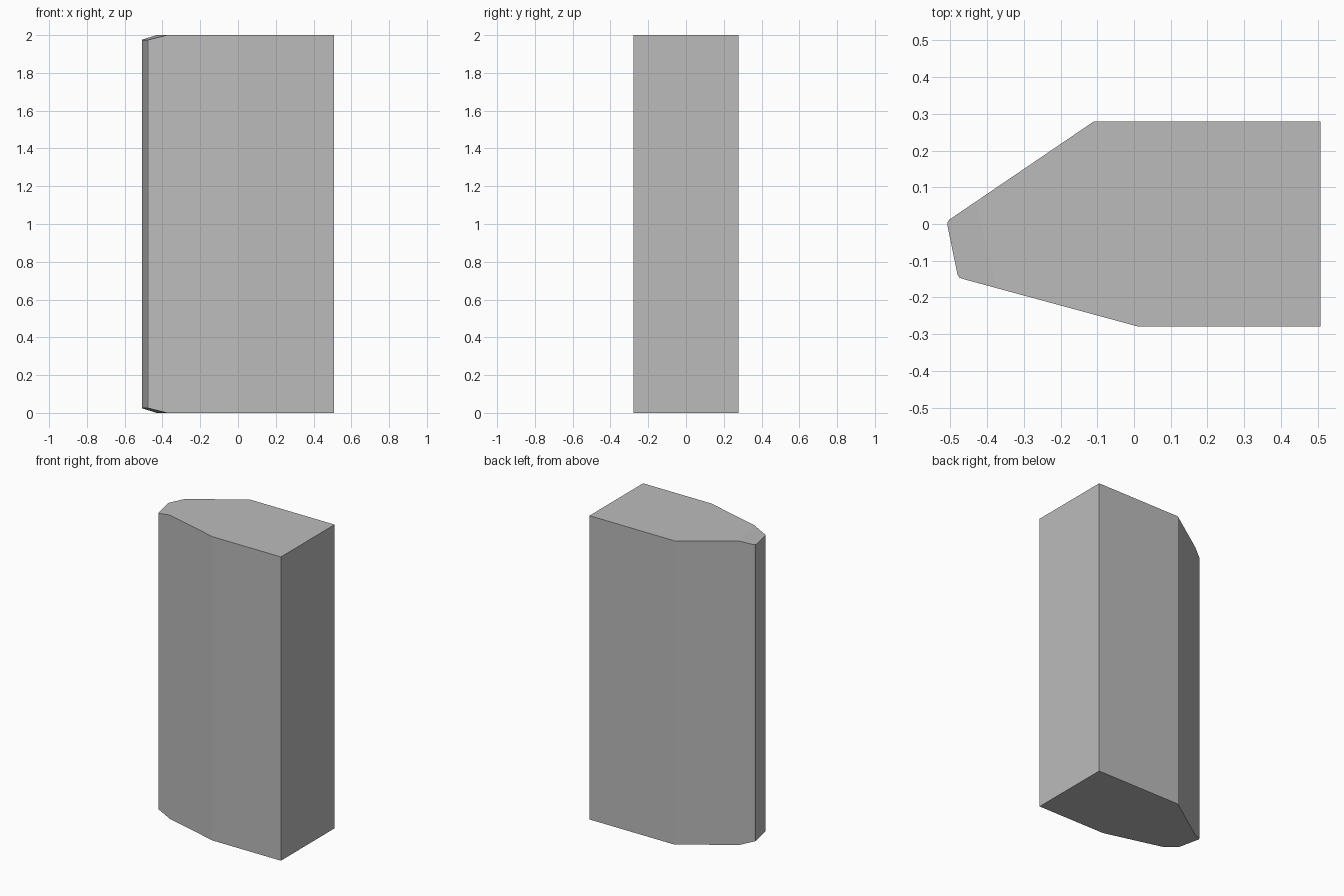
import bpy
import bmesh
from mathutils import Vector

cube = bpy.data.objects.get("Cube")
if cube:
    bpy.data.objects.remove(cube, do_unlink=True)

HEIGHT = 2.0

# Flat grey material
grey = bpy.data.materials.new("plain grey")
grey.use_nodes = True
colour = (0.5, 0.5, 0.5, 1)
grey.diffuse_color = colour
grey.node_tree.nodes["Principled BSDF"].inputs["Base Color"].default_value = colour

# Plan outline: square end on +x, tapered blunt nose on -x with eased corners
outline = [(0.508, -0.279), (0.01, -0.279), (-0.465, -0.15), (-0.476, -0.146),
           (-0.481, -0.137), (-0.508, -0.005), (-0.508, 0.005), (-0.503, 0.012),
           (-0.11, 0.279), (0.508, 0.279)]

bm = bmesh.new()
base = bm.faces.new([bm.verts.new((x, y, 0)) for x, y in outline])
column = bmesh.ops.extrude_face_region(bm, geom=[base])
top = [v for v in column["geom"] if isinstance(v, bmesh.types.BMVert)]
bmesh.ops.translate(bm, verts=top, vec=(0, 0, HEIGHT))

# Shallow sloping cuts over the nose, at the top and the bottom
for z, up in ((HEIGHT, 1), (0, -1)):
    cut = bmesh.ops.bisect_plane(
        bm, geom=bm.verts[:] + bm.edges[:] + bm.faces[:],
        plane_co=Vector((-0.375, -0.175, z)),
        plane_no=Vector((-0.27, -0.064, up)), clear_outer=True)
    edges = [e for e in cut["geom_cut"] if isinstance(e, bmesh.types.BMEdge)]
    bmesh.ops.holes_fill(bm, edges=edges, sides=0)

bmesh.ops.recalc_face_normals(bm, faces=bm.faces)
mesh = bpy.data.meshes.new("tapered_block")
bm.to_mesh(mesh)
bm.free()
mesh.materials.append(grey)
block = bpy.data.objects.new("tapered_block", mesh)
bpy.context.collection.objects.link(block)
